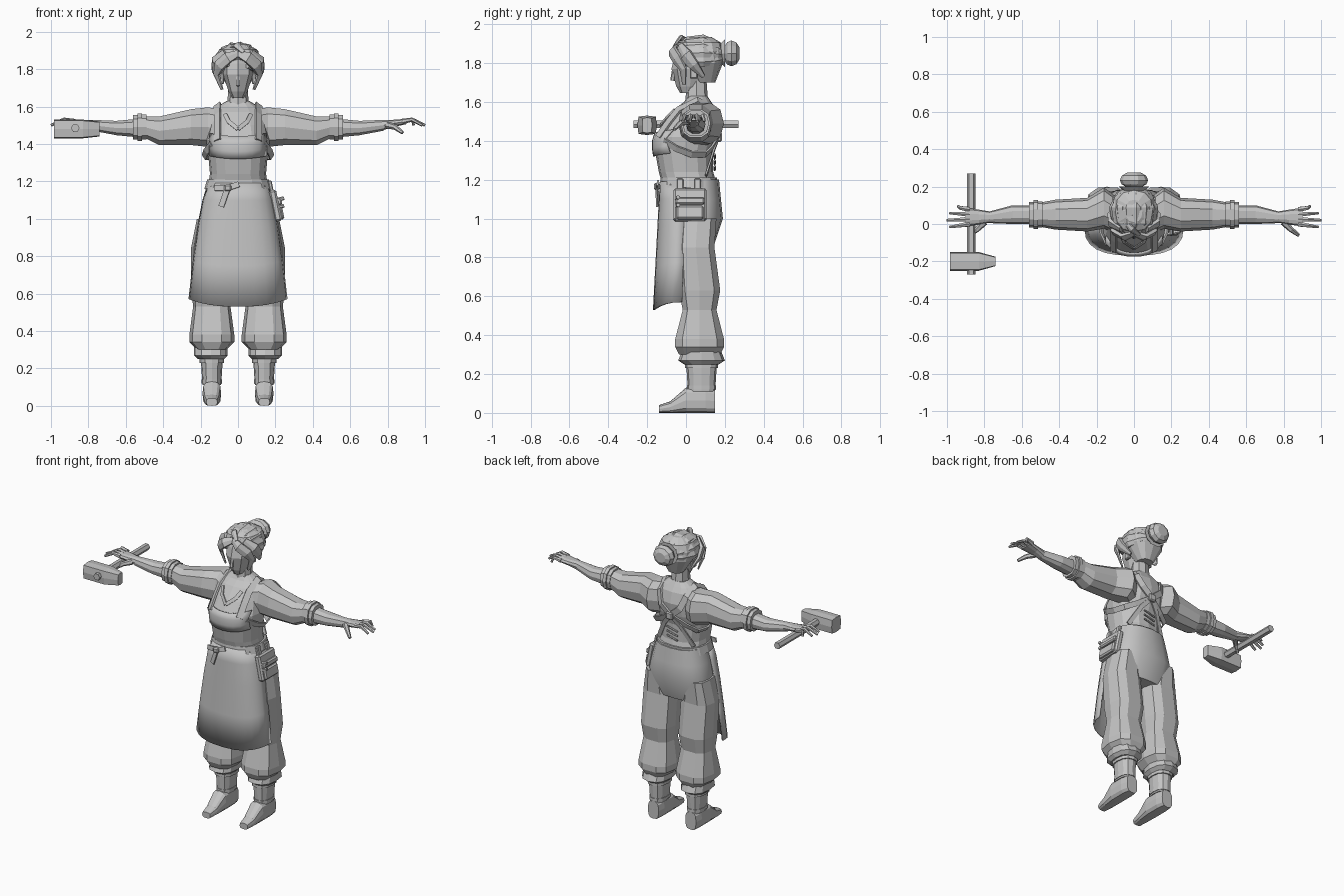
import bpy, bmesh, math
from mathutils import Vector, Matrix

cube = bpy.data.objects.get("Cube")
if cube:
    bpy.data.objects.remove(cube)

GREY = (.55, .55, .55, 1)
CHEST, WAIST, HEAD = Vector((0, .05, 1.45)), Vector((0, .05, 1.15)), Vector((0, .07, 1.83))
grey = bpy.data.materials.new("plain grey")
grey.use_nodes = True
grey.diffuse_color = GREY
grey.node_tree.nodes["Principled BSDF"].inputs["Base Color"].default_value = GREY


def finish(name, bm, mirror=False):
    bmesh.ops.recalc_face_normals(bm, faces=bm.faces)
    mesh = bpy.data.meshes.new(name)
    bm.to_mesh(mesh)
    bm.free()
    mesh.materials.append(grey)
    part = bpy.data.objects.new(name, mesh)
    bpy.context.collection.objects.link(part)
    if mirror:
        part.modifiers.new("Mirror", 'MIRROR')
    return part


def skin(name, rings, mirror=False, closed=True):
    """Bridge rings of points; closed rings also get end caps."""
    bm = bmesh.new()
    verts = [[bm.verts.new(point) for point in ring] for ring in rings]
    count = len(verts[0])
    for low, high in zip(verts, verts[1:]):
        for i in range(count if closed else count - 1):
            j = (i + 1) % count
            bm.faces.new((low[i], low[j], high[j], high[i]))
    if closed:
        bm.faces.new(verts[0])
        bm.faces.new(verts[-1])
    return finish(name, bm, mirror)


def signed_power(value, square):
    return math.copysign(abs(value) ** (2 / square), value)


def loft(name, centre, rows, axis='z', sides=12, square=2.4, mirror=False):
    """Rows are (position, first radius, second radius, second shift, first shift)."""
    rings = []
    for position, wide, deep, *shift in rows:
        shift_b, shift_a = (shift + [0, 0])[:2]
        ring = []
        for i in range(sides):
            turn = math.tau * i / sides
            a = centre[0] + shift_a + wide * signed_power(math.cos(turn), square)
            b = centre[1] + shift_b + deep * signed_power(math.sin(turn), square)
            ring.append({'z': (a, b, position), 'x': (position, a, b), 'y': (a, position, b)}[axis])
        rings.append(ring)
    return skin(name, rings, mirror)


def even(f):
    return 1


def taper(f):
    return 1 - .5 * f


def swell(f):
    return .3 + .7 * math.sin(math.pi * min(1, f + .1))


def sweep(name, points, width, flat=1, core=(0, 0, 0), sides=6, shape=even, mirror=False):
    """Sweep an oval or a four-sided band along a path, its flat side facing away from core."""
    points = [Vector(point) for point in points]
    last = len(points) - 1
    rings = []
    for i, point in enumerate(points):
        along = (points[min(i + 1, last)] - points[max(i - 1, 0)]).normalized()
        across = along.cross(point - Vector(core)).normalized()
        out = across.cross(along) * flat
        size = width * shape(i / last) / math.cos(math.pi / sides)
        turns = [math.tau * (j + .5) / sides for j in range(sides)]
        rings.append([point + size * (across * math.cos(t) + out * math.sin(t)) for t in turns])
    return skin(name, rings, mirror)


def box(name, location, size, tilt=0, mirror=False):
    bm = bmesh.new()
    place = Matrix.Translation(location) @ Matrix.Rotation(tilt, 4, 'Y') @ Matrix.Diagonal((*size, 1))
    bmesh.ops.create_cube(bm, size=1, matrix=place)
    bmesh.ops.bevel(bm, geom=bm.edges[:], offset=min(size) / 4, segments=1, affect='EDGES')
    return finish(name, bm, mirror)


# Shoes, leg wraps and baggy trousers
shoe = [(-.14, .03, .02), (-.08, .04, .03), (0, .05, .065), (.1, .05, .065), (.15, .04, .06)]
loft("shoe", (.14, 0), [(y, wide, high, high) for y, wide, high in shoe], 'y', square=3, mirror=True)
loft("leg_wrap", (.14, .08), [(.11, .05, .07), (.27, .06, .08)], mirror=True)
for z, radius in ((.13, .055), (.24, .065)):
    loft("wrap_band", (.14, .08), [(z + h, radius, radius + .02) for h in (-.01, .01)], mirror=True)
loft("trouser_cuff", (.145, .08), [(.25, .07, .09), (.27, .09, .12), (.32, .09, .1)], mirror=True)
loft("trouser_leg", (.14, .07), [(.3, .08, .11), (.34, .12, .13), (.38, .12, .13), (.53, .1, .09),
                                 (.63, .11, .11), (.85, .11, .1, -.02), (1, .08, .1, -.01)],
     sides=10, square=2.8, mirror=True)
hips = loft("hips", (0, .04), [(.85, .2, .1), (1, .21, .14, .01), (1.1, .19, .14), (1.2, .16, .13)], sides=16)

# Torso, with a helper that finds its surface for fitted clothing
TORSO = [(1.17, .16, .14, .02), (1.24, .15, .14, 0), (1.35, .16, .15, -.01), (1.42, .17, .16, 0),
         (1.5, .15, .14, .03), (1.57, .14, .1, .05), (1.6, .11, .07, .06), (1.63, .06, .05, .06)]
loft("torso", (0, 0), TORSO, sides=16)


def on_torso(x, z, side=-1, gap=.01):
    low, high = next(pair for pair in zip(TORSO, TORSO[1:]) if z <= pair[1][0])
    mix = (z - low[0]) / (high[0] - low[0])
    _, wide, deep, middle = (a + (b - a) * mix for a, b in zip(low, high))
    bulge = (1 - min(1, abs(x) / wide) ** 2.4) ** (1 / 2.4)
    return (x, middle + side * (deep * bulge + gap), z)


# Apron bib, flared skirt and belt
bib_rows = [[on_torso(.15 * i / 4, 1.32 + .04 * row + .001 * i * i) for i in range(-4, 5)] for row in range(4)]
bib = skin("apron_bib", bib_rows, closed=False)
skirt_rows = []
for fall in (0, .14, .36, .67, 1):
    half, front, edge = .15 + .11 * fall ** .6, -.13 - .035 * fall, -.02 * fall
    row = []
    for i in range(13):
        c, s = math.cos(math.pi * i / 12), math.sin(math.pi * i / 12)
        row.append((half * signed_power(c, 2.6), edge + (front - edge) * signed_power(s, 2.6),
                    1.19 - .66 * fall + .04 * fall * c * c))
    skirt_rows.append(row)
apron = skin("apron_skirt", skirt_rows, closed=False)
for cloth in (bib, apron):
    solid = cloth.modifiers.new("Solidify", 'SOLIDIFY')
    solid.thickness, solid.offset = .01, 0
loft("belt", (0, .015), [(1.16, .18, .15), (1.21, .165, .145)], sides=16)

# Shoulder straps, crossed back straps and collar
knot = on_torso(0, 1.42, 1)
band = dict(flat=.3, core=CHEST, sides=4, mirror=True)
shoulder = [on_torso(.11, z) for z in (1.42, 1.5, 1.56)] + [(.11, .06, 1.61)]
sweep("shoulder_strap", shoulder + [on_torso(.1, 1.56, 1), on_torso(.07, 1.48, 1), knot], .02, **band)
sweep("under_arm_strap", [on_torso(.14, 1.4), (.17, -.05, 1.36), (.18, .03, 1.33), (.16, .1, 1.33),
                          on_torso(.1, 1.36, 1), knot], .017, **band)
sweep("lower_back_strap", [knot, on_torso(.06, 1.35, 1), on_torso(.13, 1.22, 1)], .014, **band)
sweep("collar", [on_torso(.07, 1.56), on_torso(.05, 1.52), on_torso(0, 1.48)], .011, **band)
box("back_knot", knot, (.05, .03, .05))
for z in (1.25, 1.28, 1.31):
    sweep("back_lacing", [on_torso(-.04, z, 1), on_torso(.04, z + .02, 1)], .005, core=CHEST)

# Tied bow on the apron front
bow = Vector((-.055, -.15, 1.165))
box("apron_knot", bow, (.04, .03, .035))
for x, z in ((-.07, 0), (-.035, -.1), (.06, .02)):
    sweep("apron_tie", [bow, bow + Vector((x, .005, z))], .015, .3, WAIST, sides=4)

# Side pouch with pocket and tools
box("pouch", (.2, .02, 1.07), (.04, .17, .17), -.2)
box("pouch_pocket", (.225, .02, 1.03), (.035, .14, .07), -.2)
box("pouch_flap", (.22, .02, 1.09), (.03, .15, .035), -.2)
for y in (-.03, .06):
    box("pouch_loop", (.18, y, 1.15), (.02, .035, .11), -.2)
for z in (1.06, 1.1):
    sweep("pouch_tool", [(.2, -.05, z), (.245, -.04, z + .01)], .009)

# Sleeves, rolled cuffs, forearms and hands
arm = dict(axis='x', sides=10, mirror=True)
loft("sleeve", (.05, 1.49), [(.1, .1, .11, -.01), (.16, .11, .11, 0, .035), (.25, .09, .1),
                             (.42, .08, .08, -.02), (.5, .065, .06)], **arm)
for x, radius in ((.5, .07), (.525, .077), (.55, .068)):
    loft("rolled_cuff", (.05, 1.49), [(x + w, radius, radius) for w in (-.012, .012)], **arm)
loft("forearm", (.05, 1.485), [(.55, .05, .05), (.65, .05, .04), (.78, .03, .03, .015, -.015)], **arm)
loft("palm", (.037, 1.51), [(.77, .03, .03, -.01), (.83, .04, .02), (.9, .05, .015, .01)], **arm)
for i in range(4):
    root, tip, reach = .078 - .026 * i, .095 - .037 * i, 1 - .015 * (i - 2) ** 2
    sweep("finger", [(.88, root, 1.52), (.93, (root + tip) / 2, 1.53), (reach, tip, 1.5)],
          .013, shape=taper, mirror=True)
sweep("thumb", [(.8, .01, 1.5), (.84, -.03, 1.49), (.88, -.06, 1.46)], .017, shape=taper, mirror=True)

# Hammer held in the right hand
sweep("hammer_handle", [(-.87, y, 1.485) for y in (-.27, .27)], .02)
loft("hammer_head", (-.2, 1.48), [(-.985, .05, .05), (-.83, .05, .05), (-.74, .025, .04)], 'x', 8, 6)

# Neck, faceted face and ears
loft("neck", (0, .055), [(1.58, .06, .06), (1.72, .05, .05)], sides=8)
loft("face", (0, .03), [(1.645, .03, .04, -.02), (1.68, .05, .07, -.01), (1.77, .08, .105),
                        (1.83, .08, .1, .01), (1.89, .07, .08, .02)], sides=8, square=2.1)
box("ear", (.085, .04, 1.75), (.02, .04, .06), mirror=True)
sweep("nose", [(0, -.06, 1.77), (0, -.07, 1.71)], .01, core=HEAD)

# Hair: cap, swept strands, fringe locks and bun
loft("hair_cap", (0, .07), [(1.7, .05, .05, .03), (1.8, .115, .1, .02), (1.86, .12, .125),
                            (1.905, .1, .11), (1.935, .045, .06)])
for k in range(-4, 5):
    lean = math.radians(24 * k + 6)
    arc = [.5 + .6 * step for step in range(5)]
    path = [HEAD + Vector((.11 * math.sin(lean) * math.sin(t), -.135 * math.cos(t),
                           .095 * math.cos(lean) * math.sin(t))) for t in arc]
    sweep("hair_strand", path, .03, .7, HEAD, shape=swell)
lock = dict(flat=.5, core=HEAD, shape=swell)
sweep("fringe_lock", [(0, -.05, 1.885), (.055, -.07, 1.86), (.1, -.045, 1.82), (.115, -.015, 1.77),
                      (.085, -.01, 1.69)], .032, mirror=True, **lock)
sweep("side_lock", [(.07, -.03, 1.89), (.12, 0, 1.84), (.125, .04, 1.79), (.1, .09, 1.73)],
      .034, mirror=True, **lock)
sweep("crown_tuft", [(.03, -.06, 1.89), (-.01, -.03, 1.93), (-.055, .02, 1.915)], .02, **lock)
ball = [(math.cos(t), math.sin(t)) for t in (.5, 1, 1.6, 2.1, 2.6)]
loft("hair_bun", (0, 1.85), [(.235 + .045 * c, .076 * s, .07 * s) for c, s in ball], 'y', 10, 2)
loft("bun_tie", (0, 1.85), [(.18, .06, .055), (.2, .08, .075)], 'y', 10, 2)

# Soft shading on the broad cloth surfaces
bpy.ops.object.select_all(action='DESELECT')
for cloth in (bib, apron, hips):
    cloth.select_set(True)
    bpy.context.view_layer.objects.active = cloth
bpy.ops.object.shade_smooth_by_angle(angle=math.radians(30))
